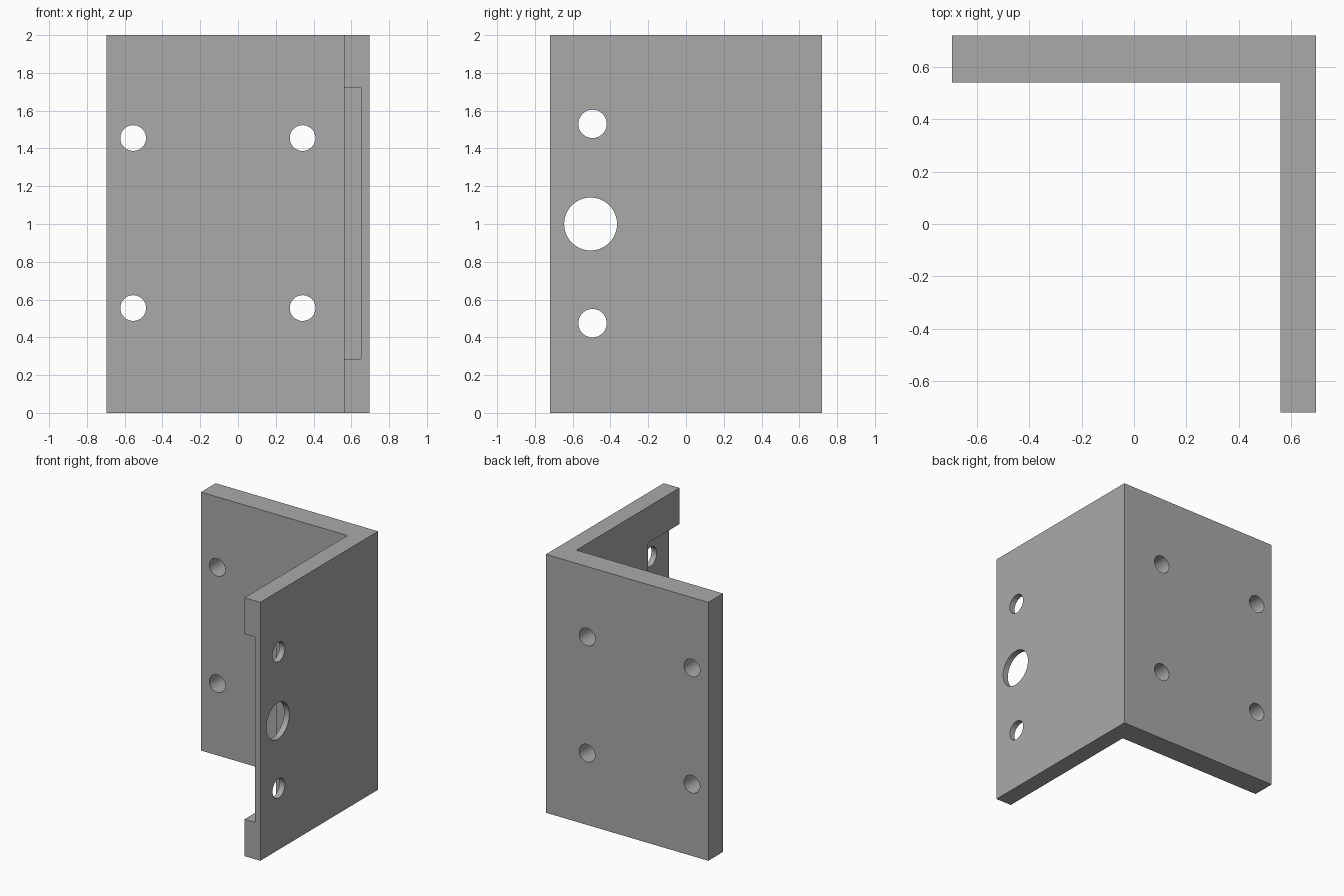
import bpy
import bmesh
import math
from mathutils import Vector

cube = bpy.data.objects.get("Cube")
if cube:
    bpy.data.objects.remove(cube, do_unlink=True)

# Overall sizes of the angle bracket
X, Y, H = 0.695, 0.72, 2.0
INNER_X, INNER_Y = 0.56, 0.54

grey = bpy.data.materials.new("plain grey")
grey.use_nodes = True
colour = (0.4, 0.4, 0.4, 1)
grey.diffuse_color = colour
grey.node_tree.nodes["Principled BSDF"].inputs["Base Color"].default_value = colour


def add_object(name, bm):
    mesh = bpy.data.meshes.new(name)
    bmesh.ops.recalc_face_normals(bm, faces=bm.faces)
    bm.to_mesh(mesh)
    bm.free()
    mesh.materials.append(grey)
    obj = bpy.data.objects.new(name, mesh)
    bpy.context.collection.objects.link(obj)
    return obj


def extruded_profile(name, points, height):
    bm = bmesh.new()
    face = bm.faces.new([bm.verts.new((x, y, 0)) for x, y in points])
    grown = bmesh.ops.extrude_face_region(bm, geom=[face])["geom"]
    bmesh.ops.translate(bm, vec=(0, 0, height),
                        verts=[v for v in grown if isinstance(v, bmesh.types.BMVert)])
    return add_object(name, bm)


def box_cutter(name, low, high):
    bm = bmesh.new()
    bmesh.ops.create_cube(bm, size=1)
    low, high = Vector(low), Vector(high)
    bmesh.ops.scale(bm, vec=high - low, verts=bm.verts)
    bmesh.ops.translate(bm, vec=(low + high) / 2, verts=bm.verts)
    return add_object(name, bm)


def hole_cutter(name, centre, radius, axis):
    bm = bmesh.new()
    bmesh.ops.create_cone(bm, cap_ends=True, segments=64, radius1=radius,
                          radius2=radius, depth=0.4)
    obj = add_object(name, bm)
    obj.location = centre
    obj.rotation_euler = Vector(axis).to_track_quat("Z", "Y").to_euler()
    return obj


# L-shaped bracket: thick back plate and thinner side plate
bracket = extruded_profile("angle_bracket", [
    (-X, Y), (-X, INNER_Y), (INNER_X, INNER_Y), (INNER_X, -Y), (X, -Y), (X, Y)], H)

# Shallow recess on the inner side plate, open at the front edge
cutters = [box_cutter("recess_cutter", (0.4, -0.9, 0.285), (0.65, -0.333, 1.72))]

# Four mounting holes through the back plate
for x in (-0.555, 0.342):
    for z in (0.555, 1.455):
        cutters.append(hole_cutter("mounting_hole_cutter", (x, 0.63, z), 0.068, (0, 1, 0)))

# Large centre hole with a smaller hole above and below in the side plate
for y, z, radius in ((-0.495, 0.475, 0.075), (-0.505, 1.0, 0.14), (-0.495, 1.53, 0.075)):
    cutters.append(hole_cutter("side_hole_cutter", (X, y, z), radius, (1, 0, 0)))

# Cut the openings, then drop the helpers
bpy.context.view_layer.objects.active = bracket
bracket.select_set(True)
for cutter in cutters:
    cutter.hide_render = True
    mod = bracket.modifiers.new(cutter.name, "BOOLEAN")
    mod.operation = "DIFFERENCE"
    mod.solver = "EXACT"
    mod.object = cutter
    bpy.ops.object.modifier_apply(modifier=mod.name)
for cutter in cutters:
    bpy.data.objects.remove(cutter, do_unlink=True)

# Smooth hole walls, crisp plate edges
bpy.ops.object.shade_smooth_by_angle(angle=math.radians(30))
